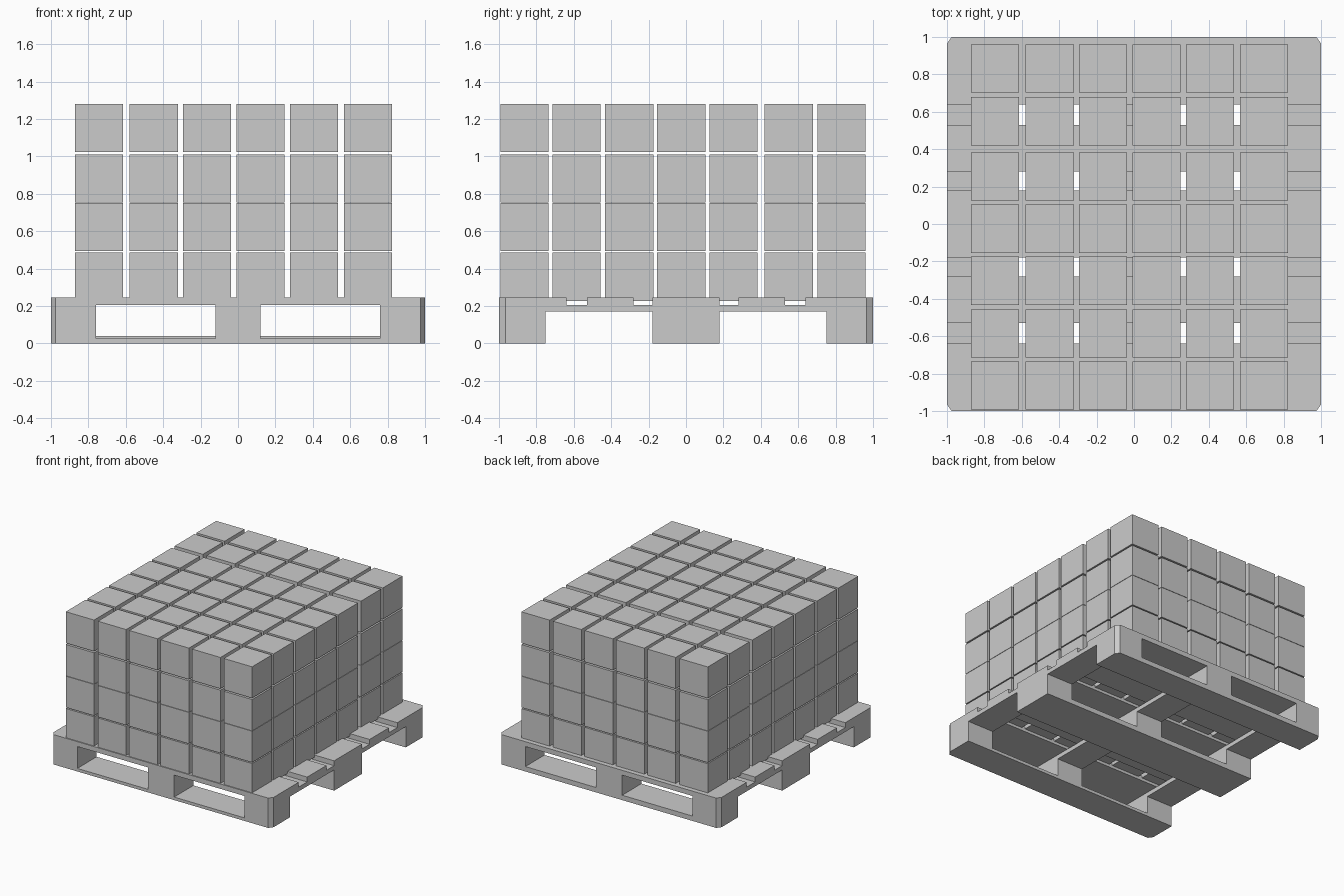
import bpy
import bmesh

cube = bpy.data.objects.get("Cube")
if cube:
    bpy.data.objects.remove(cube, do_unlink=True)


def material(name, rgb):
    m = bpy.data.materials.new(name)
    m.use_nodes = True
    color = (*rgb, 1)
    m.diffuse_color = color
    m.node_tree.nodes["Principled BSDF"].inputs["Base Color"].default_value = color
    return m


GREY = material("plain_grey", (0.6, 0.6, 0.6))


def slab(name, x, y, z):
    """Box from ranges; corners lying on the pallet's outer corners are clipped."""
    outline = []
    for px, py in ((x[0], y[0]), (x[1], y[0]), (x[1], y[1]), (x[0], y[1])):
        if abs(px) == 1 and abs(py) == 1:
            pair = [(px, py * 0.965), (px * 0.975, py)]
            outline += pair if px * py > 0 else pair[::-1]
        else:
            outline.append((px, py))
    bm = bmesh.new()
    base = bm.faces.new([bm.verts.new((px, py, z[0])) for px, py in outline])
    top = bmesh.ops.extrude_face_region(bm, geom=[base], use_keep_orig=True)
    moved = [v for v in top["geom"] if isinstance(v, bmesh.types.BMVert)]
    bmesh.ops.translate(bm, verts=moved, vec=(0, 0, z[1] - z[0]))
    bmesh.ops.recalc_face_normals(bm, faces=bm.faces)
    mesh = bpy.data.meshes.new(name)
    bm.to_mesh(mesh)
    bm.free()
    mesh.materials.append(GREY)
    obj = bpy.data.objects.new(name, mesh)
    bpy.context.collection.objects.link(obj)
    return obj


# Pallet levels and widths
FULL = (-1, 1)
columns = {"right": (-1, -0.76), "middle": (-0.12, 0.12), "left": (0.76, 1)}
rows = {"front": (-1, -0.75), "centre": (-0.18, 0.18), "back": (0.75, 1)}
board_tops = {"front": 0.025, "centre": 0.04, "back": 0.04}
BEAM, DECK, TOP = 0.17, 0.205, 0.245

# Bottom boards and the blocks standing on them
for row, y in rows.items():
    slab(f"bottom_board_{row}", FULL, y, (0, board_tops[row]))
    for col, x in columns.items():
        slab(f"block_{row}_{col}", x, y, (board_tops[row], BEAM))

# Beams running front to back
for col, x in columns.items():
    slab(f"beam_{col}", x, FULL, (BEAM, DECK))

# Deck boards running side to side
deck = [(-1, -0.64), (-0.53, -0.28), (-0.18, 0.18), (0.28, 0.53), (0.64, 1)]
for i, y in enumerate(deck):
    slab(f"deck_board_{i + 1}", FULL, y, (DECK, TOP))

# Stacked cartons
SIZE = 0.257
xs = [-0.871, -0.579, -0.294, -0.009, 0.278, 0.566]
ys = [-0.992, -0.713, -0.432, -0.154, 0.125, 0.421, 0.704]
zs = [0.228, 0.494, 0.754, 1.023]
for k, z in enumerate(zs):
    for j, y in enumerate(ys):
        for i, x in enumerate(xs):
            slab(f"carton_{k + 1}_{j + 1}_{i + 1}",
                 (x, x + SIZE), (y, y + SIZE), (z, z + SIZE))
